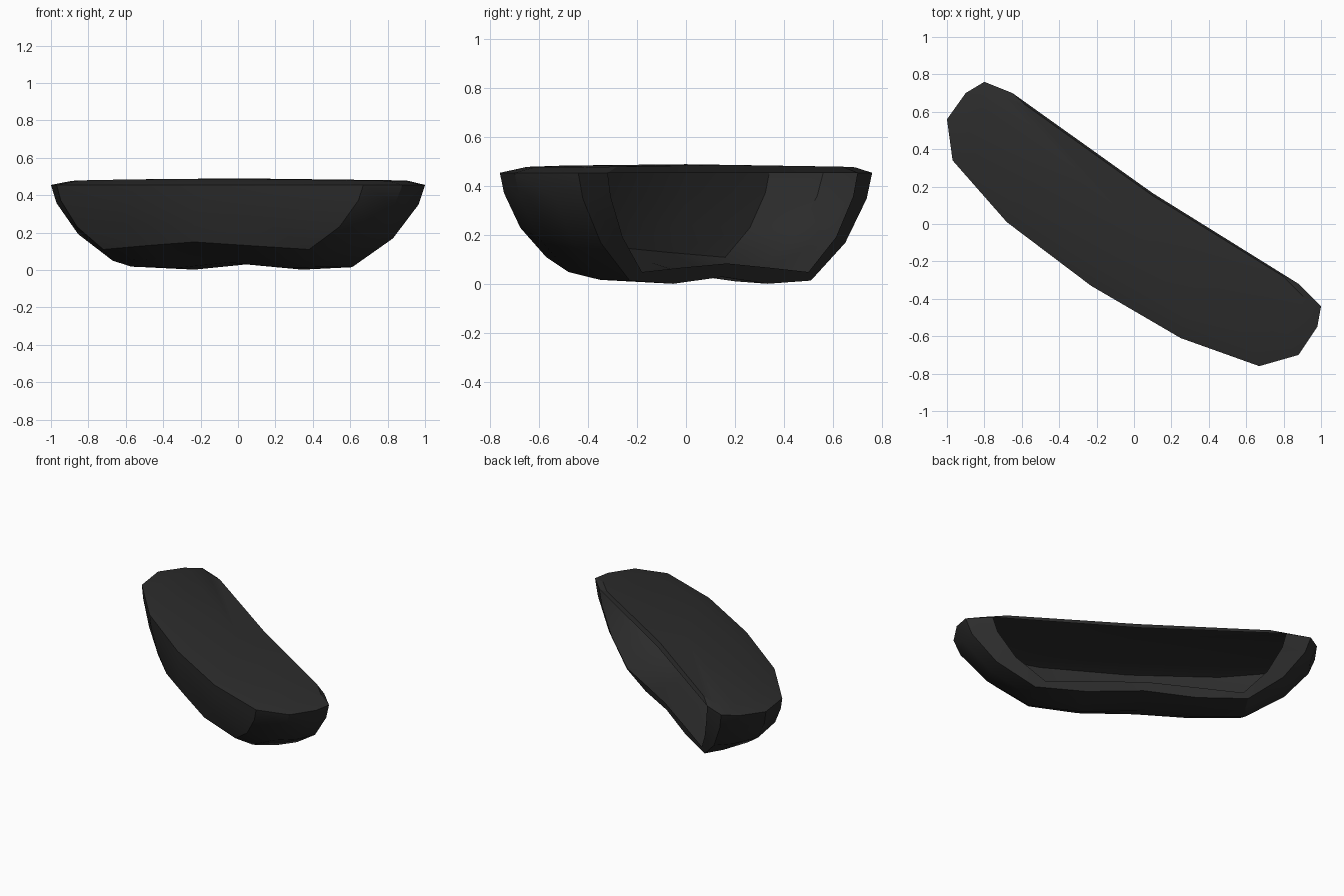
import bpy, bmesh, math
from mathutils import Vector

if "Cube" in bpy.data.objects:
    bpy.data.objects.remove(bpy.data.objects["Cube"])

mat = bpy.data.materials.new("charcoal black")
mat.diffuse_color = (0.025, 0.025, 0.025, 1)
mat.use_nodes = True
mat.node_tree.nodes["Principled BSDF"].inputs["Base Color"].default_value = mat.diffuse_color

RIM, CROWN = 0.455, 0.487
ACROSS = Vector((.574, .819, 0))   # towards the open back
ALONG = Vector((-.819, .574, 0))   # lengthwise

# rim points at each end, from the open back (0) round to the front wall (4)
far_rim = [(-.65, .70), (-.80, .76), (-.90, .70), (-1.0, .56), (-.97, .34)]
near_rim = [(.88, -.32), (1.0, -.44), (.98, -.55), (.88, -.70), (.67, -.76)]
front_rim = [(-.68, .01), (-.23, -.33), (.25, -.61)]
back_mid = (.10, .165)

# lower corners under those rim points; height and forward bulge of the arched middle
far_low = [(-.47, .50, .05), (-.50, .51, .015), (-.57, .40, .018), (-.67, .28, .05), (-.72, .16, .11)]
near_low = [(.57, -.18, .05), (.61, -.23, .015), (.53, -.35, .018), (.45, -.48, .05), (.38, -.57, .11)]
mid_z = [.085, .03, .04, .09, .15]
quarter_z = [.068, .002, .012, .06, .13]
bulge = [0, 0, .03, .06, .085]

bm = bmesh.new()


def column(rim, low_vert):
    """Bowed wall column, from rim down to an existing lower vertex."""
    top, low = Vector((*rim, RIM)), low_vert.co
    out = []
    for f, h in ((1, 1), (.91, .76), (.56, .35)):
        p = low.lerp(top, f)
        p.z = low.z + (RIM - low.z) * h
        out.append(bm.verts.new(p))
    return out + [low_vert]


def skin(rows):
    for a, b in zip(rows, rows[1:]):
        for i in range(len(a) - 1):
            bm.faces.new((a[i], a[i + 1], b[i + 1], b[i]))


# curved bottom, arched in the middle and bulging forward
floor = []
for f, n, mz, qz, bulge_y in zip(far_low, near_low, mid_z, quarter_z, bulge):
    a, b = Vector(f), Vector(n)
    row = []
    for t, z, k in ((0, a.z, 0), (.24, qz, .8), (.49, mz, 1.1), (.76, qz, 1), (1, b.z, 0)):
        p = a.lerp(b, t) - ACROSS * bulge_y * k
        p.z = z
        row.append(bm.verts.new(p))
    floor.append(row)
skin(floor)

# ends and front wall; the back stays open
cols = [column(far_rim[i], floor[i][0]) for i in range(5)]
cols += [column(front_rim[i], floor[4][i + 1]) for i in range(3)]
cols += [column(near_rim[i], floor[i][4]) for i in range(4, -1, -1)]
skin(cols)

# gently crowned lid, with a narrow bevel along the back edge
rim = [c[0] for c in cols] + [bm.verts.new((*back_mid, RIM))]
inner = []
for v in rim:
    s, w = v.co.dot(ALONG), v.co.dot(ACROSS)
    p = ALONG * s * .9 + ACROSS * w * (.94 if w > 0 else .72)
    inner.append(bm.verts.new((p.x, p.y, CROWN - .008 * s ** 2)))
skin([rim + rim[:1], inner + inner[:1]])
centre = bm.verts.new((0, 0, CROWN + .003))
for a, b in zip(inner, inner[1:] + inner[:1]):
    bm.faces.new((a, b, centre))

# consistent normals with the lid facing up
bmesh.ops.recalc_face_normals(bm, faces=bm.faces)
bm.normal_update()
if centre.link_faces[0].normal.z < 0:
    bmesh.ops.reverse_faces(bm, faces=bm.faces)

mesh = bpy.data.meshes.new("shell")
bm.to_mesh(mesh)
bm.free()
mesh.materials.append(mat)
shell = bpy.data.objects.new("open_back_shell", mesh)
bpy.context.collection.objects.link(shell)
bpy.context.view_layer.objects.active = shell
shell.select_set(True)
bpy.ops.object.shade_smooth_by_angle(angle=math.radians(30))
